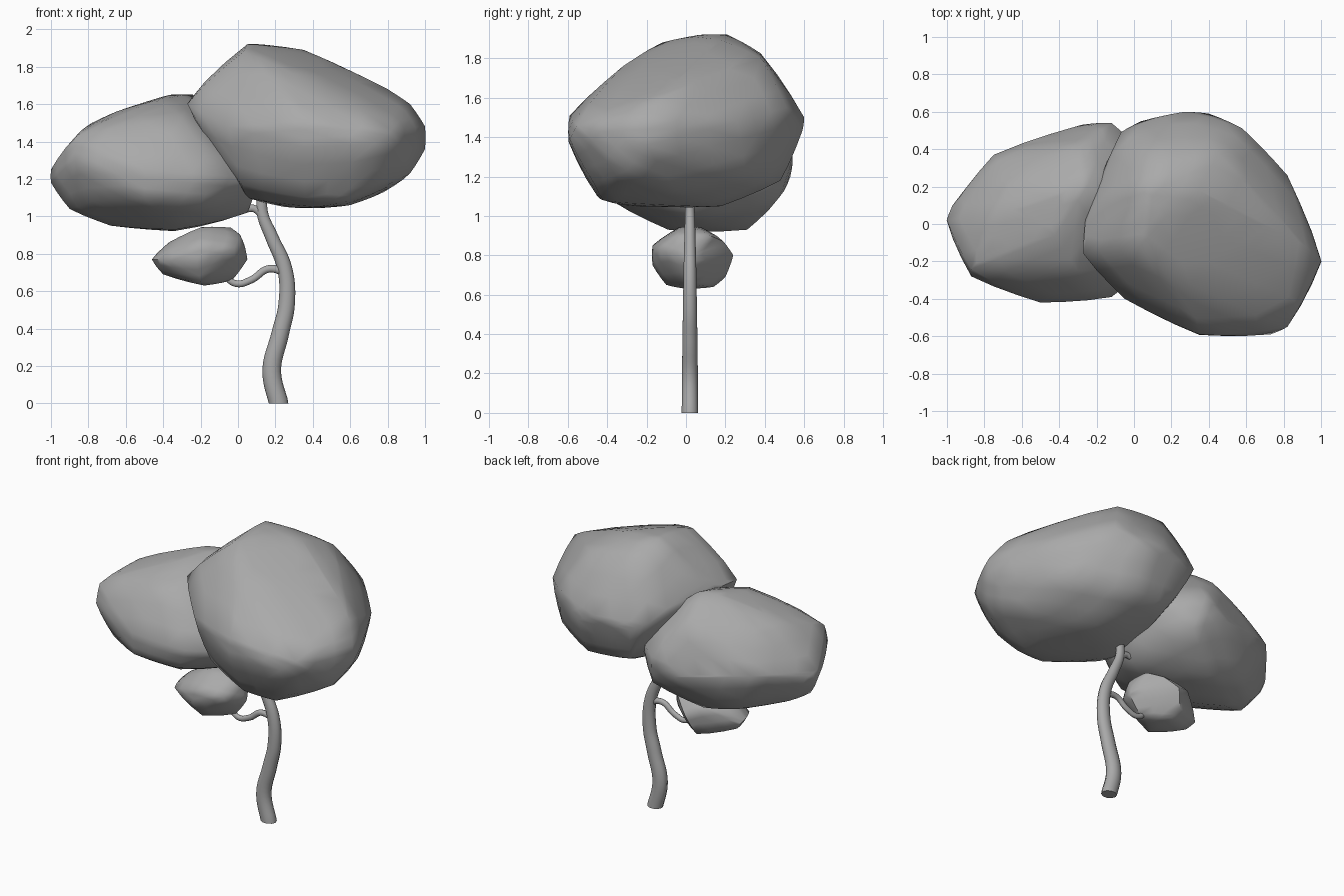
import bpy
import bmesh
from mathutils import Vector

default_cube = bpy.data.objects.get("Cube")
if default_cube:
    bpy.data.objects.remove(default_cube, do_unlink=True)

# One plain grey covers the whole tree
grey = bpy.data.materials.new("plain_grey")
grey.use_nodes = True
colour = (0.4, 0.4, 0.4, 1)
grey.diffuse_color = colour
grey.node_tree.nodes["Principled BSDF"].inputs["Base Color"].default_value = colour


def finish(obj, crease_angle):
    """Give the part its colour and smooth shading with sharp creases."""
    obj.data.materials.clear()
    obj.data.materials.append(grey)
    bpy.ops.object.select_all(action="DESELECT")
    obj.select_set(True)
    bpy.context.view_layer.objects.active = obj
    bpy.ops.object.shade_smooth_by_angle(angle=crease_angle)


def foliage(name, corners):
    """Wrap a faceted clump around corner points (in hundredths) and round it."""
    bm = bmesh.new()
    for corner in corners:
        bm.verts.new(Vector(corner) / 100)
    hull = bmesh.ops.convex_hull(bm, input=bm.verts[:])
    loose = [v for v in hull["geom_interior"] if isinstance(v, bmesh.types.BMVert)]
    bmesh.ops.delete(bm, geom=loose, context="VERTS")
    bmesh.ops.recalc_face_normals(bm, faces=bm.faces[:])
    bmesh.ops.subdivide_edges(bm, edges=bm.edges[:], cuts=2, smooth=0.16,
                              use_grid_fill=True)
    bmesh.ops.triangulate(bm, faces=bm.faces[:])
    mesh = bpy.data.meshes.new(name)
    bm.to_mesh(mesh)
    bm.free()
    obj = bpy.data.objects.new(name, mesh)
    bpy.context.collection.objects.link(obj)
    finish(obj, 1.0)


def limb(name, path):
    """Sweep a tapering tube, slightly flat in depth, along (x, z, radius) points."""
    curve = bpy.data.curves.new(name, "CURVE")
    curve.dimensions = "3D"
    curve.bevel_depth = 0.01
    curve.bevel_resolution = 3
    curve.resolution_u = 6
    curve.use_fill_caps = True
    spline = curve.splines.new("BEZIER")
    spline.bezier_points.add(len(path) - 1)
    for point, (x, z, radius) in zip(spline.bezier_points, path):
        point.co = (x / 100, 0, z / 100)
        point.radius = radius
        point.handle_left_type = point.handle_right_type = "AUTO"
    # Start straight up, so that the foot is level
    start = spline.bezier_points[0]
    start.handle_left_type = start.handle_right_type = "FREE"
    start.handle_left = start.co - Vector((0, 0, 0.02))
    start.handle_right = start.co + Vector((0, 0, 0.02))
    obj = bpy.data.objects.new(name, curve)
    bpy.context.collection.objects.link(obj)
    obj.location.y = 0.02
    obj.scale.y = 0.85
    bpy.ops.object.select_all(action="DESELECT")
    obj.select_set(True)
    bpy.context.view_layer.objects.active = obj
    bpy.ops.object.convert(target="MESH")
    finish(bpy.context.view_layer.objects.active, 0.9)


# Trunk and its two twigs
limb("trunk", [(21.7, 0, 5.2), (18, 17, 5), (22.5, 37, 4.7), (26, 53, 4.4),
               (25, 72, 4), (18, 89, 3.5), (13, 102, 3), (13, 112, 2.8)])
limb("lower_twig", [(24, 69, 2.2), (17, 72, 2), (7, 66, 1.9),
                    (-1, 64, 1.8), (-8, 69, 1.6)])
limb("upper_twig", [(13, 99, 2.2), (9, 104, 2), (3, 104, 1.8), (-3, 107, 1.6)])

# Large clump: crown, waist, then underside
foliage("large_foliage", [
    (5, 8, 192), (6, 21, 192), (17, 4, 191), (35, 18, 189), (3, -12, 188),
    (45, 38, 180), (8, 37, 183), (55, 5, 180), (80, -5, 168), (30, -32, 176),
    (92, -12, 160),
    (27, 60, 150), (40, 59, 143), (4, 55, 144), (58, 51, 155), (82, 26, 148),
    (100, -20, 148), (100, -20, 136), (82, -55, 146), (73, -59, 139),
    (35, -59, 137), (35, -59, 151), (-5, -40, 148), (-27, -16, 160),
    (-26, 2, 161), (-7, 49, 150), (-19, 12, 168),
    (92, -30, 123), (78, -5, 113), (60, -20, 106), (42, -28, 105), (25, 10, 105),
    (45, 18, 105), (5, -10, 110), (40, 48, 118), (72, 30, 122), (10, 46, 120),
    (36, -45, 110), (58, -42, 108), (70, -47, 117), (2, -32, 117)])

# Middle clump: crown, waist, then underside
foliage("middle_foliage", [
    (-36, 18, 165), (-24, 22, 165), (-42, -6, 162), (-50, 8, 161), (-65, 8, 156),
    (-78, 5, 150), (-78, -14, 149), (-30, -25, 152), (-28, 42, 151),
    (-68, 25, 148), (-87, -24, 142),
    (-100, 2, 125), (-100, 2, 118), (-97, 10, 121), (-87, -28, 130),
    (-75, 37, 127), (-44, 48, 124), (-12, 54, 130), (-28, 53, 120),
    (-50, -42, 125), (-12, -39, 122), (12, 30, 130), (10, -20, 120),
    (-90, -5, 104), (-85, 10, 103), (-68, 5, 95), (-33, -9, 93), (-35, 31, 93),
    (5, 2, 102), (-8, 47, 109), (-50, -40, 110), (-20, -36, 107),
    (-78, -22, 108), (-60, 32, 99)])

# Small clump: crown, waist, then underside
foliage("small_foliage", [
    (-20, -4, 94), (-18, 8, 94), (-4, 3, 94), (-37, 3, 86), (0, 12, 90),
    (1, -4, 90), (-46, 2, 77), (-44, 6, 74), (-42, -8, 77), (-20, -17, 85),
    (-22, -17, 75), (-2, -13, 83), (-16, 24, 80), (-28, 18, 85), (-8, 19, 87),
    (5, 2, 77), (4, 5, 82), (-40, 2, 69), (-18, 0, 63), (-18, 14, 64),
    (-3, 2, 66), (-20, -10, 65), (-20, 20, 69)])
